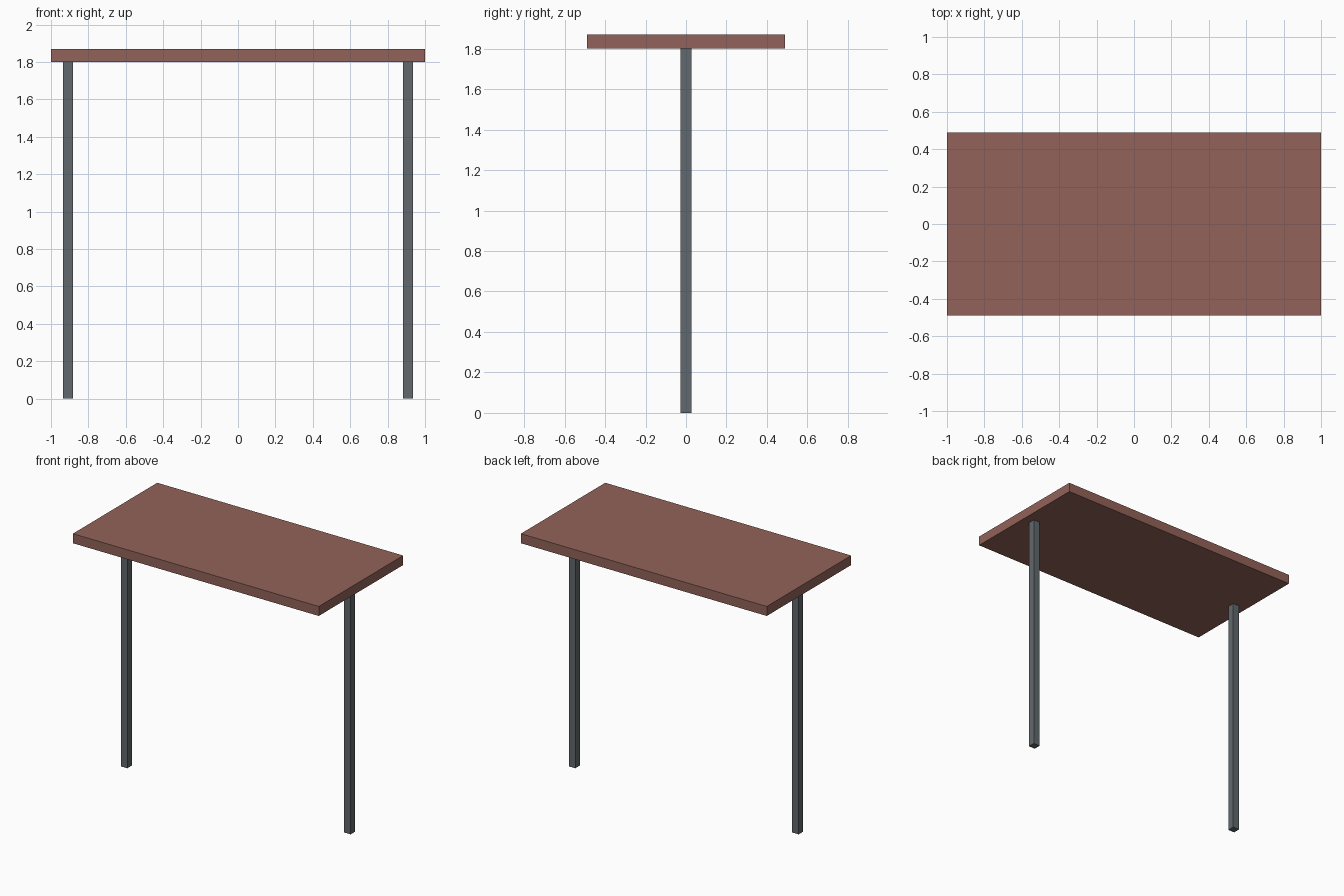
import bpy

if "Cube" in bpy.data.objects:
    bpy.data.objects.remove(bpy.data.objects["Cube"])


def make_material(name, color):
    mat = bpy.data.materials.new(name)
    mat.diffuse_color = color
    mat.use_nodes = True
    mat.node_tree.nodes["Principled BSDF"].inputs["Base Color"].default_value = mat.diffuse_color
    return mat


def box(name, center, size, mat):
    bpy.ops.mesh.primitive_cube_add(size=1, location=center)
    obj = bpy.context.object
    obj.name = name
    obj.scale = size
    bpy.ops.object.transform_apply(location=False, rotation=False, scale=True)
    obj.data.materials.append(mat)
    return obj


wood = make_material("reddish_wood", (0.29, 0.125, 0.10, 1))
metal = make_material("dark_metal", (0.12, 0.14, 0.15, 1))

LEG_HEIGHT = 1.80
TOP_THICKNESS = 0.07
LEG_WIDTH = 0.053

# Flat top board
box("table_top", (0, 0, LEG_HEIGHT + TOP_THICKNESS / 2),
    (2.0, 0.98, TOP_THICKNESS), wood)

# One square post under each end, on the centre line
for side, sign in (("left", -1), ("right", 1)):
    box(f"{side}_leg", (sign * 0.908, 0, LEG_HEIGHT / 2),
        (LEG_WIDTH, LEG_WIDTH, LEG_HEIGHT), metal)
